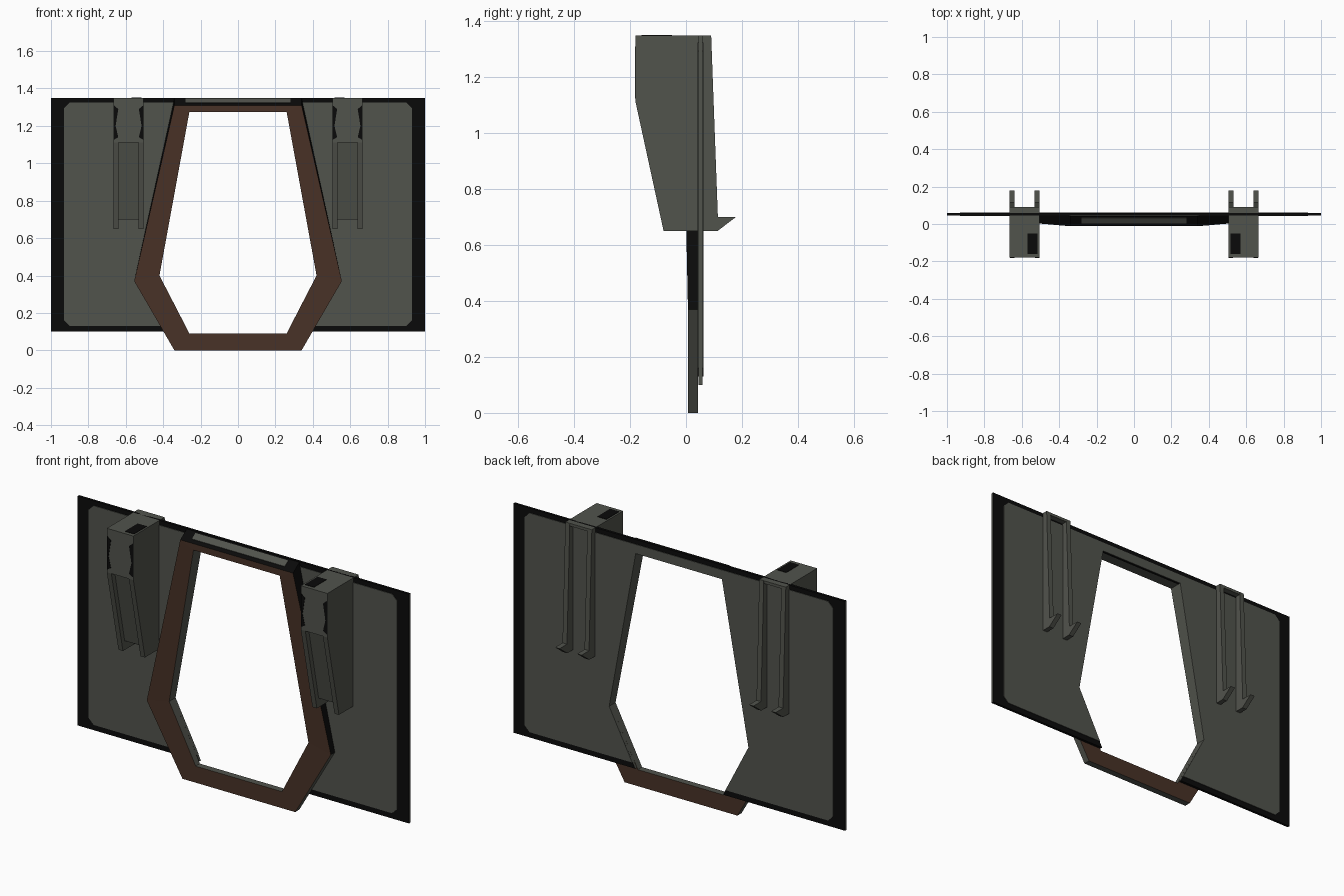
import bpy, bmesh

if "Cube" in bpy.data.objects:
    bpy.data.objects.remove(bpy.data.objects["Cube"])


def material(name, rgb):
    m = bpy.data.materials.new(name)
    m.diffuse_color = (*rgb, 1)
    m.use_nodes = True
    m.node_tree.nodes["Principled BSDF"].inputs["Base Color"].default_value = m.diffuse_color
    return m


GREY = material("dark grey metal", (0.083, 0.087, 0.073))
BROWN = material("rust brown", (0.066, 0.032, 0.020))
BLACK = material("soot black", (0.003, 0.003, 0.003))


def finish(name, bm, mats):
    bmesh.ops.recalc_face_normals(bm, faces=bm.faces)
    me = bpy.data.meshes.new(name)
    bm.to_mesh(me)
    bm.free()
    for m in mats:
        me.materials.append(m)
    ob = bpy.data.objects.new(name, me)
    bpy.context.collection.objects.link(ob)
    return ob


def prism(name, pts, axis, a, b, mat):
    """Extrude a profile: (x, z) points along y, or (y, z) points along x."""
    bm = bmesh.new()
    def place(p, t):
        return (p[0], t, p[1]) if axis == 'Y' else (t, p[0], p[1])
    lo = [bm.verts.new(place(p, a)) for p in pts]
    hi = [bm.verts.new(place(p, b)) for p in pts]
    n = len(pts)
    bm.faces.new(lo)
    bm.faces.new(hi)
    for i in range(n):
        j = (i + 1) % n
        bm.faces.new((lo[i], lo[j], hi[j], hi[i]))
    return finish(name, bm, [mat])


def mirror_profile(half):
    return half + [(-x, z) for x, z in reversed(half)]


# Wall panel with the door opening, black rim
panel = prism("wall_panel", mirror_profile(
    [(0.26, 1.275), (0.42, 0.40), (0.265, 0.10), (1, 0.10), (1, 1.35)]),
    'Y', 0.045, 0.059, BLACK)
panel.data.materials.append(GREY)
for p in panel.data.polygons:
    if abs(p.normal.x) > 0.5:
        p.material_index = 1

# Grey facings on both sides of the panel, leaving the rim visible
facing = mirror_profile(
    [(0.26, 1.275), (0.42, 0.40), (0.281, 0.13), (0.90, 0.13), (0.93, 0.16),
     (0.93, 1.295), (0.90, 1.325)])
prism("front_facing", facing, 'Y', 0.042, 0.045, GREY)
prism("back_facing", facing, 'Y', 0.059, 0.062, GREY)

# Door frame: ring with a sloped top and a slight forward lean at the top
outer = mirror_profile([(0.34, 0), (0.555, 0.37), (0.34, 1.31)])
inner = mirror_profile([(0.26, 0.09), (0.42, 0.40), (0.26, 1.275)])
bm = bmesh.new()
lean = lambda z: -0.012 if z > 1 else 0.007
of = [bm.verts.new((x, lean(z), z)) for x, z in outer]
nf = [bm.verts.new((x, lean(z), z)) for x, z in inner]
ob_ = [bm.verts.new((x, 0.043, 1.348 if z > 1 else z)) for x, z in outer]
nb = [bm.verts.new((x, 0.043, z)) for x, z in inner]
for i in range(6):
    j = (i + 1) % 6
    bm.faces.new((of[i], of[j], nf[j], nf[i]))
    bm.faces.new((ob_[i], ob_[j], nb[j], nb[i]))
    side = bm.faces.new((of[i], of[j], ob_[j], ob_[i]))
    side.material_index = 2 if side.calc_center_median().z > 0.5 else 1
    bm.faces.new((nf[i], nf[j], nb[j], nb[i])).material_index = 1
finish("door_frame", bm, [BROWN, GREY, BLACK])

# Pale strip on the sloped frame top
prism("frame_top_strip", [(0.004, 1.322), (0.034, 1.343), (0.033, 1.346),
                          (0.003, 1.325)], 'X', -0.28, 0.28, GREY)

# Clamp brackets hanging over the panel's top edge
cheek = [(-0.18, 1.35), (0.09, 1.35), (0.114, 0.70), (0.178, 0.70),
         (0.112, 0.65), (-0.08, 0.65), (-0.18, 1.11)]
core = [(-0.18, 1.35), (0.09, 1.35), (0.09, 1.335), (0.044, 1.335),
        (0.044, 0.70), (-0.065, 0.70), (-0.152, 1.11), (-0.18, 1.11)]
for s, tag in ((-1, "left"), (1, "right")):
    prism(tag + "_bracket_inner_cheek", cheek, 'X', s * 0.505, s * 0.532, GREY)
    prism(tag + "_bracket_outer_cheek", cheek, 'X', s * 0.638, s * 0.665, GREY)
    prism(tag + "_bracket_body", core, 'X', s * 0.532, s * 0.638, GREY)
    # Soot stains on the bracket head
    for x0, x1, n in ((0.506, 0.53, "inner"), (0.664, 0.64, "outer")):
        prism(f"{tag}_{n}_head_stain",
              [(s * x0, 1.125), (s * x1, 1.14), (s * (x0 * 0.6 + x1 * 0.4), 1.20),
               (s * x1, 1.29), (s * x0, 1.31)], 'Y', -0.182, -0.179, BLACK)
    prism(tag + "_top_stain", [(-0.16, 1.349), (-0.05, 1.349), (-0.05, 1.352),
          (-0.16, 1.352)], 'X', s * 0.515, s * 0.57, BLACK)
